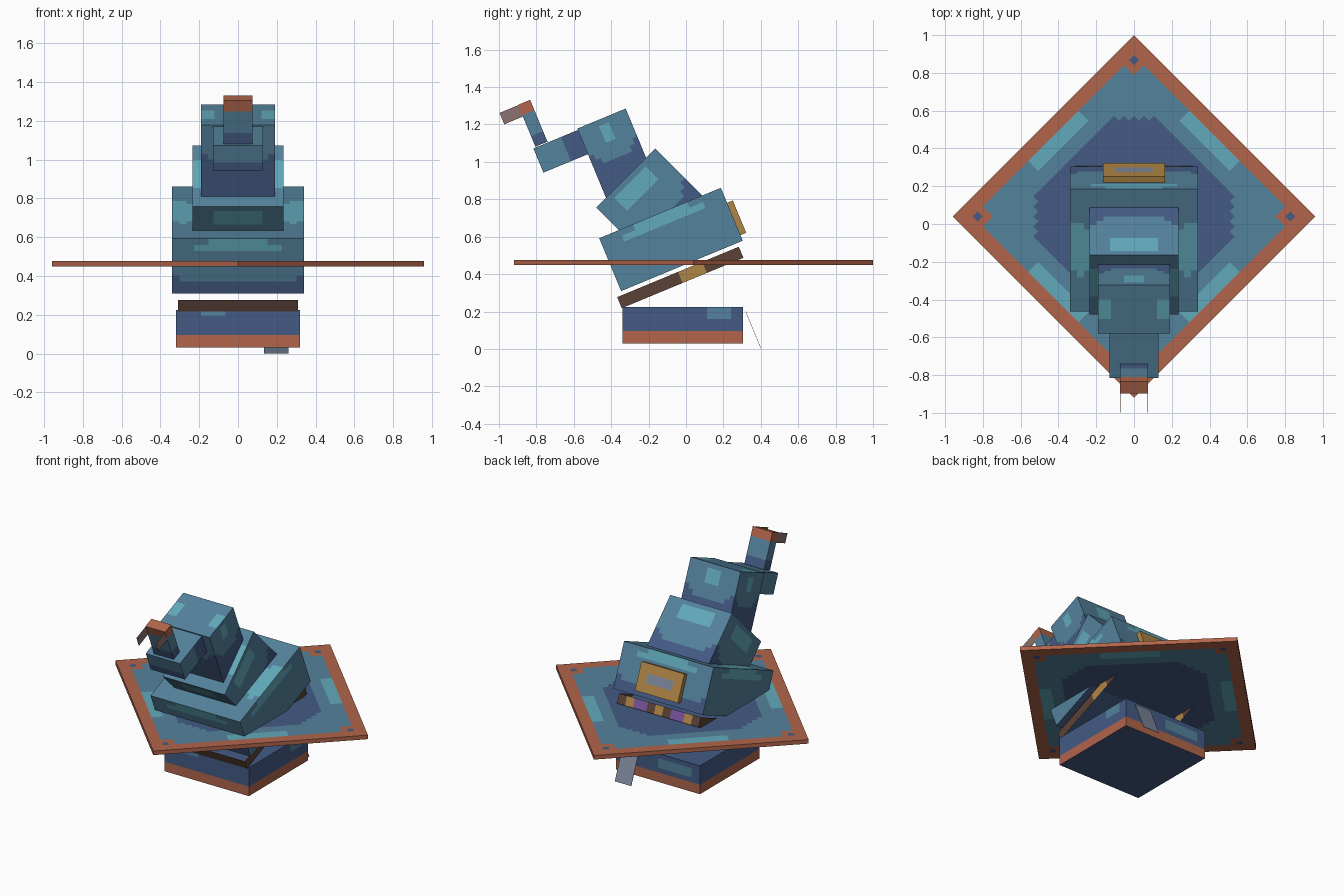
import bpy, bmesh, math
from mathutils import Vector, Matrix

if "Cube" in bpy.data.objects:
    bpy.data.objects.remove(bpy.data.objects["Cube"], do_unlink=True)

TILT = math.radians(22.5)


# Flat colours, given as display values and stored as linear ones
def linear(v):
    v /= 255
    return v / 12.92 if v < 0.04 else ((v + 0.055) / 1.055) ** 2.4


def colour(name, r, g, b):
    m = bpy.data.materials.new(name)
    m.use_nodes = True
    rgba = (linear(r), linear(g), linear(b), 1)
    m.diffuse_color = rgba
    m.node_tree.nodes["Principled BSDF"].inputs["Base Color"].default_value = rgba
    return m


MATS = [
    colour("steel_blue", 84, 130, 156),
    colour("indigo", 68, 91, 133),
    colour("cyan", 98, 170, 187),
    colour("terracotta", 177, 101, 75),
    colour("dark_brown", 92, 66, 56),
    colour("gold", 176, 134, 70),
    colour("purple", 122, 84, 160),
    colour("grey", 125, 136, 155),
    colour("mauve_grey", 140, 114, 114),
]
STEEL, INDIGO, CYAN, CLAY, BROWN, GOLD, PURPLE, GREY, MAUVE = range(len(MATS))


# A box cut into cells, each cell coloured by rule(position -1..1, normal)
def block(name, half, matrix, cells, rule, open_ends=False):
    bm = bmesh.new()
    bmesh.ops.create_cube(bm, size=2)
    for axis in range(3):
        normal = Vector((0, 0, 0))
        normal[axis] = 1
        for i in range(1, cells[axis]):
            geom = bm.verts[:] + bm.edges[:] + bm.faces[:]
            bmesh.ops.bisect_plane(bm, geom=geom, plane_no=normal,
                                   plane_co=normal * (2 * i / cells[axis] - 1))
    bm.normal_update()
    for f in bm.faces:
        f.material_index = rule(f.calc_center_median(), f.normal)
    if open_ends:
        ends = [f for f in bm.faces if abs(f.normal.z) > 0.5]
        bmesh.ops.delete(bm, geom=ends, context='FACES')
    bmesh.ops.transform(bm, matrix=Matrix.Diagonal((*half, 1)), verts=bm.verts)
    me = bpy.data.meshes.new(name)
    bm.to_mesh(me)
    bm.free()
    for m in MATS:
        me.materials.append(m)
    ob = bpy.data.objects.new(name, me)
    ob.matrix_world = matrix
    bpy.context.collection.objects.link(ob)
    return ob


# A box leaning forward, placed by its upper front edge
def leaning(name, hx, y, z, length, height, cells, rule, angle=TILT, x=0, **kw):
    rot = Matrix.Rotation(angle, 4, 'X')
    centre = Vector((x, y, z)) + rot @ Vector((0, length / 2, -height / 2))
    return block(name, (hx, length / 2, height / 2),
                 Matrix.Translation(centre) @ rot, cells, rule, **kw)


def plain(c):
    return lambda p, n: c


def blob(u, v, cu, cv, ru, rv):
    return ((u - cu) / ru) ** 4 + ((v - cv) / rv) ** 4 < 1


# Worn cloth: indigo toward the hem, a cyan sheen near the top
def cloth(hem, sheen=0.6, side_hem=None):
    def rule(p, n):
        if n.z > 0.5:
            return CYAN if blob(abs(p.x), p.y, 0.85, 0.05, 0.14, 0.45) else STEEL
        if n.z < -0.5:
            return INDIGO
        side = abs(n.x) > 0.5
        u = p.y if side else p.x
        level = side_hem if side and side_hem is not None else hem
        if blob(u, p.z, 0, 0.68, sheen, 0.22):
            return CYAN
        return INDIGO if p.z < level + 0.4 * u ** 4 else STEEL
    return rule


# Base block with a clay band
def base_rule(p, n):
    if abs(n.z) > 0.5:
        return INDIGO
    if p.z < -0.33:
        return CLAY
    if n.y < -0.5 and blob(p.x, p.z, -0.4, 0.75, 0.22, 0.25):
        return STEEL
    if n.x > 0.5 and blob(p.y, p.z, 0.6, 0.75, 0.2, 0.3):
        return STEEL
    if n.y > 0.5 and blob(p.x, p.z, -0.4, 0.3, 0.4, 0.4):
        return STEEL
    return INDIGO


block("base", (0.32, 0.322, 0.0975), Matrix.Translation((0, -0.017, 0.1275)),
      (20, 20, 6), base_rule)


# Square brim turned to a diamond, with a border and corner studs
def brim_rule(p, n):
    if abs(n.z) < 0.5:
        return CLAY
    big, small = max(abs(p.x), abs(p.y)), min(abs(p.x), abs(p.y))
    if abs(big - 0.86) < 0.05 and abs(small - 0.86) < 0.05:
        return INDIGO
    if big > 0.885 or small > 0.77:
        return CLAY
    if big > 0.79 and small < 0.26:
        return CYAN
    return INDIGO if big < 0.68 and big + small < 1.06 else STEEL


block("brim", (0.679, 0.679, 0.014),
      Matrix.Translation((0, 0.04, 0.462)) @ Matrix.Rotation(math.pi / 4, 4, 'Z'),
      (36, 36, 1), brim_rule)


# Open band under the crown
def band_rule(p, n):
    x = abs(p.x) * 0.31
    if abs(n.x) > 0.5:
        return GOLD if 0 < p.y < 0.4 else BROWN
    if n.y < 0:
        return BROWN
    if 0.09 < x < 0.19:
        return PURPLE
    return GOLD if x < 0.03 or 0.19 < x < 0.25 else BROWN


leaning("hat_band", 0.31, -0.368, 0.277, 0.704, 0.064, (31, 10, 1), band_rule,
        open_ends=True)

# Crown, stacked from wide to narrow
leaning("crown_lower", 0.34, -0.464, 0.592, 0.704, 0.306, (18, 18, 9),
        cloth(-0.65, 0.72, -1.5))
leaning("crown_middle", 0.235, -0.48, 0.757, 0.445, 0.45, (13, 13, 14),
        cloth(-0.3, 0.6), angle=math.pi / 4)
leaning("crown_upper", 0.19, -0.581, 1.178, 0.28, 0.45, (11, 10, 14),
        cloth(0.0, 0.3))


# Bent neck and tip of the crown
def neck_rule(p, n):
    if n.z > 0.5:
        return STEEL
    if n.y < -0.5:
        return INDIGO if p.z < -0.5 + 0.5 * p.x ** 4 else STEEL
    return INDIGO if p.y > 0 else STEEL


def tip_rule(p, n):
    if n.z > 0.5 or p.z > 0.45:
        return CLAY
    return INDIGO if p.z < -0.4 else STEEL


leaning("crown_neck", 0.13, -0.816, 1.072, 0.32, 0.14, (8, 10, 6), neck_rule)
leaning("crown_tip", 0.075, -0.898, 1.305, 0.07, 0.242, (4, 3, 8), tip_rule)

# Flaps beside the tip
for side, label in ((1, "left"), (-1, "right")):
    leaning("tip_flap_" + label, 0.001, -0.997, 1.262, 0.11, 0.066,
            (1, 1, 1), plain(MAUVE), x=side * 0.073)


# Buckle on the back
def buckle_rule(p, n):
    return GREY if n.y > 0.5 and abs(p.x) < 0.6 and abs(p.z) < 0.35 else GOLD


leaning("buckle", 0.163, 0.217, 0.78, 0.036, 0.187, (10, 1, 6), buckle_rule)

# Hanging strap
leaning("hanging_strap", 0.0625, 0.318, 0.2, 0.002, 0.216, (1, 1, 1),
        plain(GREY), x=0.1975)
